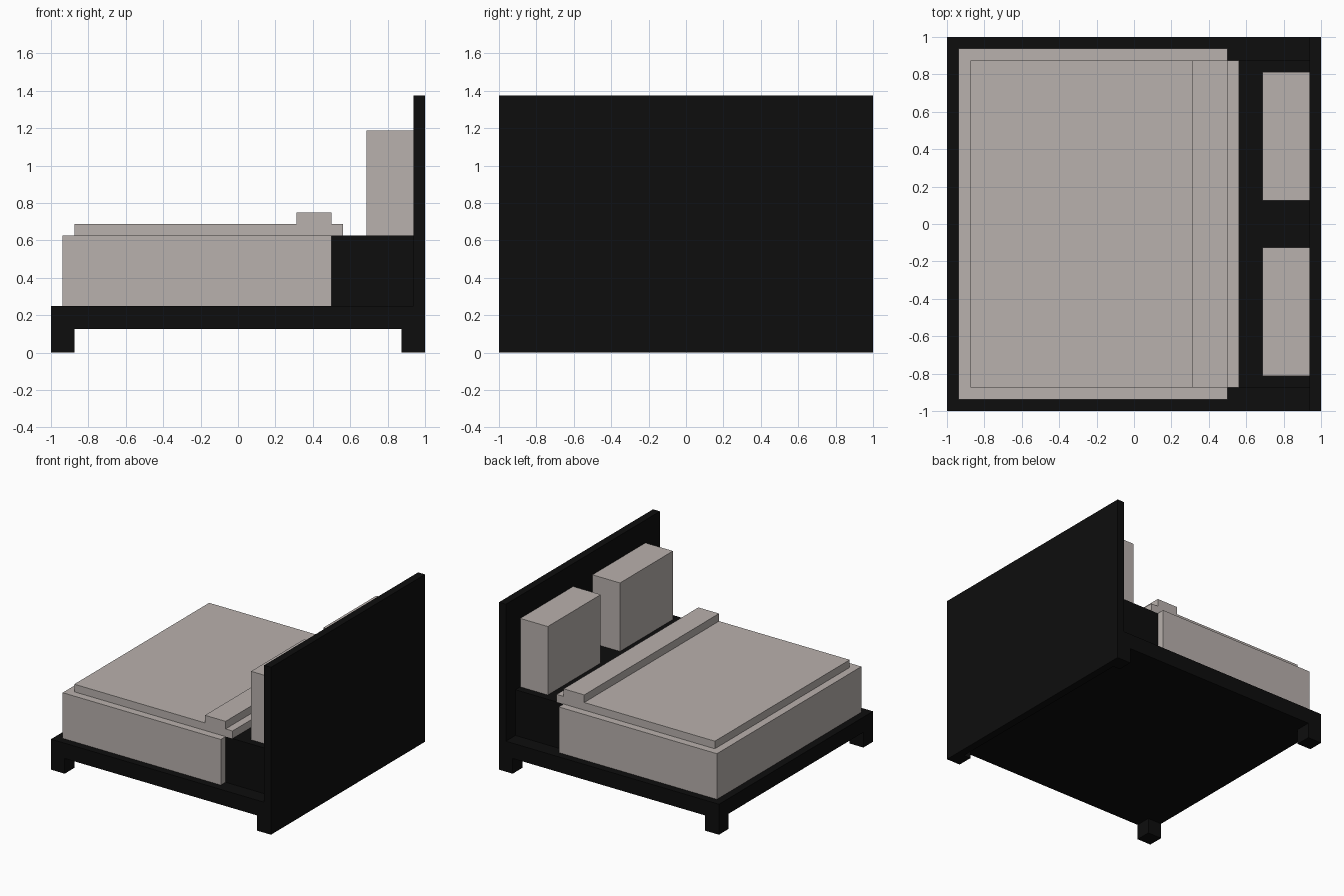
import bpy

if "Cube" in bpy.data.objects:
    bpy.data.objects.remove(bpy.data.objects["Cube"], do_unlink=True)


def make_material(name, rgb):
    mat = bpy.data.materials.new(name)
    mat.use_nodes = True
    mat.diffuse_color = (*rgb, 1)
    mat.node_tree.nodes["Principled BSDF"].inputs["Base Color"].default_value = (*rgb, 1)
    return mat


black = make_material("black", (0.004, 0.004, 0.004))
linen = make_material("warm linen", (0.485, 0.44, 0.418))


def box(name, x, y, z, mat):
    """Box spanning the given (min, max) ranges."""
    spans = (x, y, z)
    bpy.ops.mesh.primitive_cube_add(size=1, location=[(a + b) / 2 for a, b in spans])
    ob = bpy.context.object
    ob.name = name
    ob.scale = [b - a for a, b in spans]
    bpy.ops.object.transform_apply(location=False, rotation=False, scale=True)
    ob.data.materials.append(mat)
    return ob


# Frame: base slab and full-height headboard
box("base_slab", (-1, 0.9375), (-1, 1), (0.125, 0.25), black)
box("headboard", (0.9375, 1), (-1, 1), (0, 1.375), black)

# Bedding: exposed mattress, draped cover, blanket and folded edge
box("mattress", (0.5, 0.9375), (-0.875, 0.875), (0.25, 0.625), black)
box("bed_cover", (-0.9375, 0.5), (-0.9375, 0.9375), (0.25, 0.625), linen)
box("blanket", (-0.875, 0.5625), (-0.875, 0.875), (0.625, 0.6875), linen)
box("blanket_fold", (0.3125, 0.5), (-0.875, 0.875), (0.6875, 0.75), linen)

# Mirrored pairs: legs and upright pillows
for side, s in (("front", -1), ("back", 1)):
    leg_y = sorted((s * 0.875, s * 1.0))
    box(f"foot_leg_{side}", (-1, -0.875), leg_y, (0, 0.125), black)
    box(f"head_leg_{side}", (0.875, 0.9375), leg_y, (0, 0.125), black)
    box(f"pillow_{side}", (0.6875, 0.9375), sorted((s * 0.125, s * 0.8125)),
        (0.625, 1.1875), linen)
